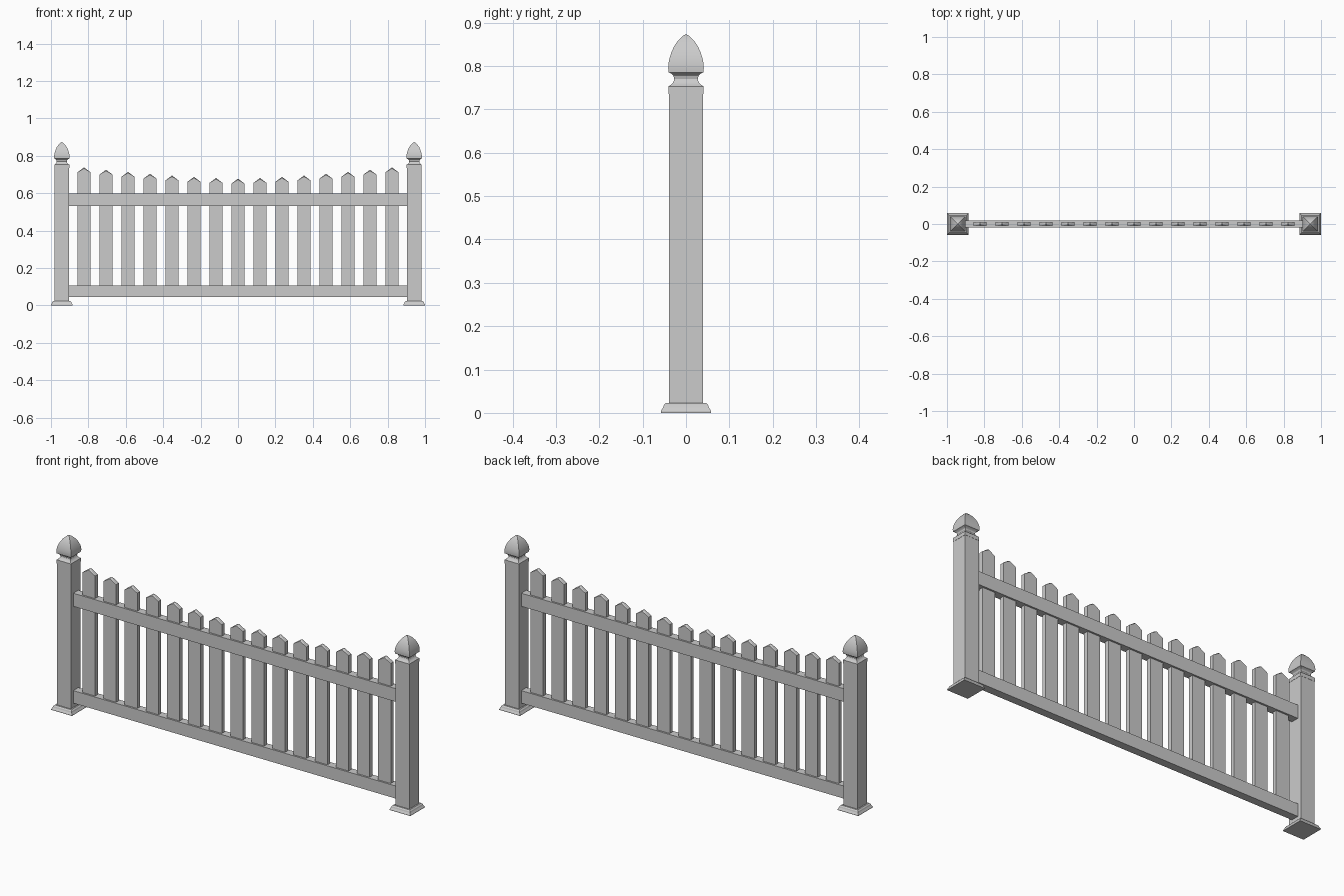
import bpy, bmesh

if "Cube" in bpy.data.objects:
    bpy.data.objects.remove(bpy.data.objects["Cube"])

POST_X = 0.942


def make(name, build, smooth=False):
    bm = bmesh.new()
    build(bm)
    bmesh.ops.recalc_face_normals(bm, faces=bm.faces)
    me = bpy.data.meshes.new(name)
    bm.to_mesh(me)
    bm.free()
    ob = bpy.data.objects.new(name, me)
    bpy.context.collection.objects.link(ob)
    if smooth:
        bpy.ops.object.select_all(action='DESELECT')
        ob.select_set(True)
        bpy.context.view_layer.objects.active = ob
        bpy.ops.object.shade_smooth_by_angle(angle=0.5)
    return ob


def square_loft(name, x, profile, smooth=False):
    """Stack of square sections given as (half width, z)."""
    def build(bm):
        rings = []
        for h, z in profile:
            rings.append([bm.verts.new((x + sx * h, sy * h, z))
                          for sx, sy in ((-1, -1), (1, -1), (1, 1), (-1, 1))])
        for a, b in zip(rings, rings[1:]):
            for i in range(4):
                j = (i + 1) % 4
                bm.faces.new((a[i], a[j], b[j], b[i]))
        bm.faces.new(rings[0][::-1])
        bm.faces.new(rings[-1])
    return make(name, build, smooth)


def box(name, x0, x1, y, z0, z1):
    def build(bm):
        bmesh.ops.create_cube(bm, size=1)
        for v in bm.verts:
            v.co.x = x1 if v.co.x > 0 else x0
            v.co.y = y if v.co.y > 0 else -y
            v.co.z = z1 if v.co.z > 0 else z0
    return make(name, build)


# Posts with stepped skirts, necks and gothic caps
skirt = [(0.058, 0), (0.058, 0.004), (0.053, 0.012), (0.051, 0.018),
         (0.046, 0.023), (0.039, 0.023)]
cap = [(0.040, 0.735), (0.040, 0.753), (0.034, 0.757), (0.029, 0.763),
       (0.027, 0.770), (0.029, 0.777), (0.035, 0.783), (0.040, 0.785),
       (0.041, 0.795), (0.0405, 0.805), (0.038, 0.818), (0.0335, 0.832),
       (0.027, 0.846), (0.018, 0.859), (0.009, 0.868), (0.0008, 0.873)]
for side, s in (("left", -1), ("right", 1)):
    x = s * POST_X
    square_loft(side + "_post_skirt", x, skirt)
    square_loft(side + "_post", x, [(0.039, 0.002), (0.039, 0.745)])
    square_loft(side + "_post_cap", x, cap, smooth=True)

# Horizontal rails
box("bottom_rail", -0.905, 0.905, 0.02, 0.045, 0.108)
box("top_rail", -0.905, 0.905, 0.02, 0.532, 0.598)


# Pickets with hipped points, tops following a sagging curve
def picket(i):
    x = i * 0.1176
    top = 0.678 + 0.06 * abs(i / 7) ** 1.5
    w, t, shoulder = 0.035, 0.011, top - 0.026

    def build(bm):
        rings = [[bm.verts.new((x + sx * w, sy * t, z))
                  for sx, sy in ((-1, -1), (0, -1), (1, -1), (1, 1), (0, 1), (-1, 1))]
                 for z in (0.10, shoulder)]
        lo, hi = rings
        for k in (1, 4):
            hi[k].co.z = top - 0.006
        for k in range(6):
            j = (k + 1) % 6
            bm.faces.new((lo[k], lo[j], hi[j], hi[k]))
        bm.faces.new(lo[::-1])
        apex = bm.verts.new((x, 0, top))
        for k in range(6):
            bm.faces.new((hi[k], hi[(k + 1) % 6], apex))
    make(f"picket_{i + 8:02d}", build)


for i in range(-7, 8):
    picket(i)
